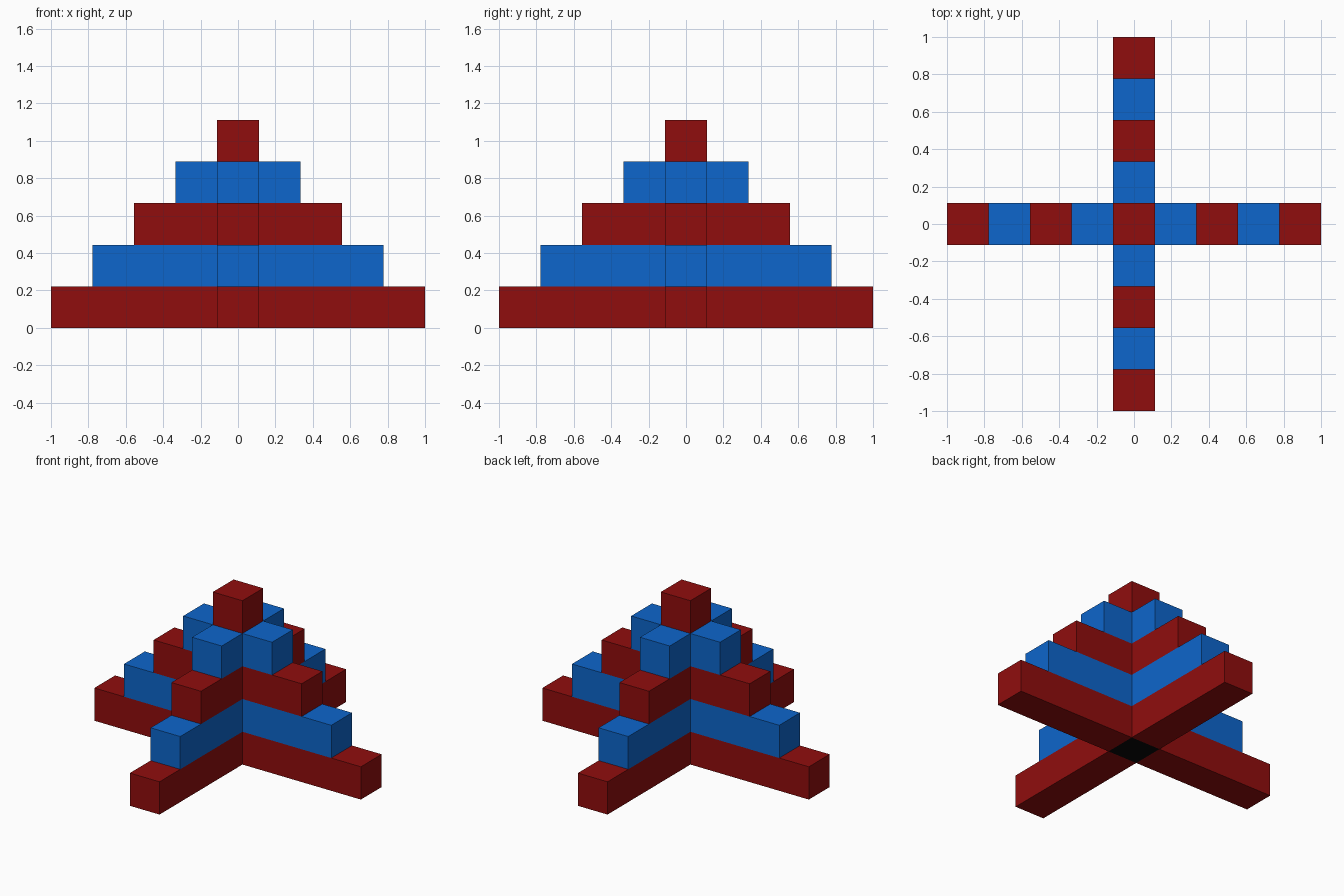
import bpy, bmesh
from mathutils import Matrix, Vector

if "Cube" in bpy.data.objects:
    bpy.data.objects.remove(bpy.data.objects["Cube"])

U = 2 / 9  # edge of one cube


def material(name, rgb):
    m = bpy.data.materials.new(name)
    m.diffuse_color = (*rgb, 1)
    m.use_nodes = True
    m.node_tree.nodes["Principled BSDF"].inputs["Base Color"].default_value = m.diffuse_color
    return m


RED = material("dark red", (0.28, 0.004, 0.004))
BLUE = material("blue", (0.004, 0.133, 0.604))
BLACK = material("black", (0.002, 0.002, 0.002))


def box(name, lo, hi, mat):
    """Box between two corners given in cube units."""
    lo, hi = Vector(lo) * U, Vector(hi) * U
    bm = bmesh.new()
    bmesh.ops.create_cube(bm, size=1, matrix=Matrix.Translation((lo + hi) / 2)
                          @ Matrix.Diagonal((*(hi - lo), 1)))
    mesh = bpy.data.meshes.new(name)
    bm.to_mesh(mesh)
    bm.free()
    mesh.materials.append(mat)
    obj = bpy.data.objects.new(name, mesh)
    bpy.context.collection.objects.link(obj)
    return obj


# Hidden centre column, seen only from below, and the cube on top
box("core_column", (-.5, -.5, 0), (.5, .5, 4), BLACK)
box("top_cube", (-.5, -.5, 4), (.5, .5, 5), RED)

# Four arms per layer, one cube shorter on each layer, colours alternating
for layer in range(4):
    end = 4.5 - layer
    mat = BLUE if layer % 2 else RED
    z0, z1 = layer, layer + 1
    box(f"right_arm_{z1}", (.5, -.5, z0), (end, .5, z1), mat)
    box(f"left_arm_{z1}", (-end, -.5, z0), (-.5, .5, z1), mat)
    box(f"back_arm_{z1}", (-.5, .5, z0), (.5, end, z1), mat)
    box(f"front_arm_{z1}", (-.5, -end, z0), (.5, -.5, z1), mat)
